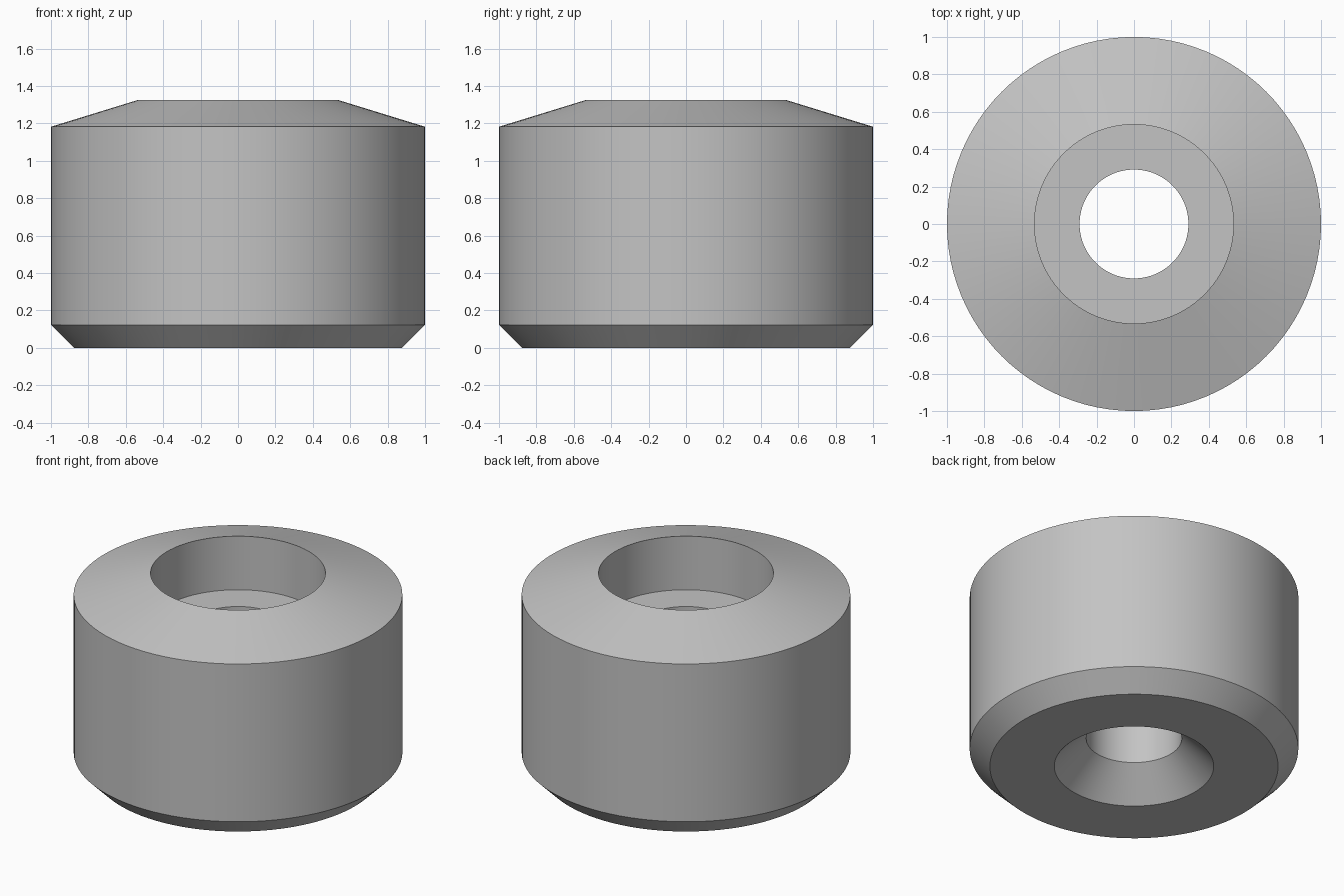
import bpy
import bmesh
import math

cube = bpy.data.objects.get("Cube")
if cube:
    bpy.data.objects.remove(cube, do_unlink=True)

# Plain grey metal
grey = bpy.data.materials.new("plain grey")
grey.use_nodes = True
colour = (0.55, 0.55, 0.55, 1)
grey.diffuse_color = colour
grey.node_tree.nodes["Principled BSDF"].inputs["Base Color"].default_value = colour

# Radius and height around the closed wall section
SEGMENTS = 96
profile = [
    (0.485, 0), (0.877, 0),          # flat underside
    (1, 0.123), (1, 1.182),          # lower chamfer and outer wall
    (0.532, 1.326),                  # sloped top
    (0.532, 0.966), (0.291, 0.966),  # counterbore and its floor
    (0.291, 0.194),                  # through hole, then countersink
]

# Revolve the section about the vertical axis
bm = bmesh.new()
verts = [bm.verts.new((r, 0, z)) for r, z in profile]
edges = [bm.edges.new((verts[i - 1], verts[i])) for i in range(len(verts))]
bmesh.ops.spin(bm, geom=verts + edges, cent=(0, 0, 0), axis=(0, 0, 1),
               angle=math.tau, steps=SEGMENTS)
bmesh.ops.remove_doubles(bm, verts=bm.verts[:], dist=0.0005)
bmesh.ops.recalc_face_normals(bm, faces=bm.faces[:])

mesh = bpy.data.meshes.new("bored_bushing")
bm.to_mesh(mesh)
bm.free()
mesh.materials.append(grey)
bushing = bpy.data.objects.new("bored_bushing", mesh)
bpy.context.collection.objects.link(bushing)

# Smooth round walls with crisp rims
bpy.ops.object.select_all(action="DESELECT")
bushing.select_set(True)
bpy.context.view_layer.objects.active = bushing
bpy.ops.object.shade_smooth_by_angle(angle=math.radians(15))
